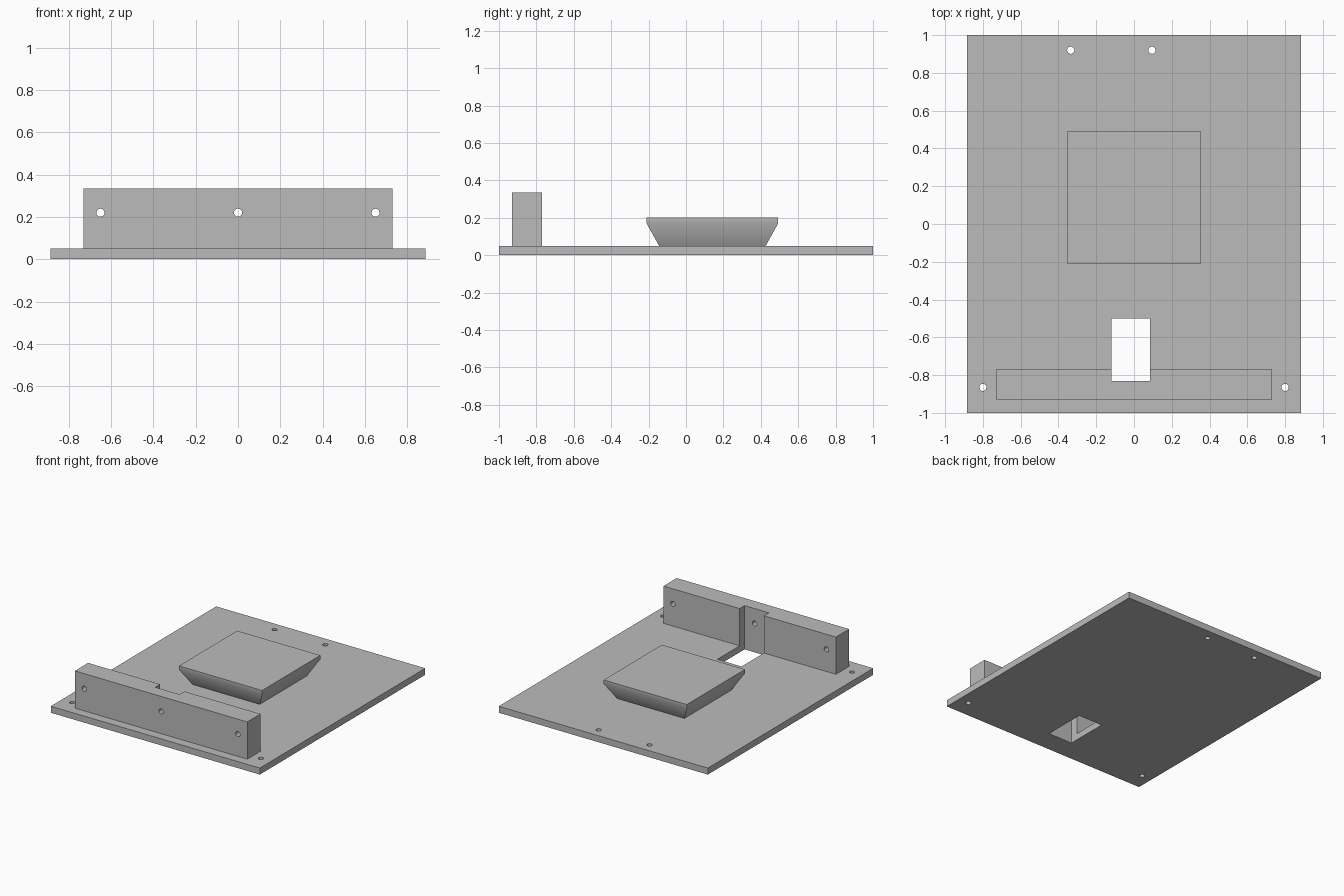
import bpy
import bmesh
import math
from mathutils import Matrix, Vector

default_cube = bpy.data.objects.get("Cube")
if default_cube:
    bpy.data.objects.remove(default_cube, do_unlink=True)

# Single grey material
GREY = (0.5, 0.5, 0.5, 1.0)
grey = bpy.data.materials.new("plain grey")
grey.use_nodes = True
grey.diffuse_color = GREY
grey.node_tree.nodes["Principled BSDF"].inputs["Base Color"].default_value = GREY


def make_object(name, bm):
    bmesh.ops.recalc_face_normals(bm, faces=bm.faces)
    mesh = bpy.data.meshes.new(name)
    bm.to_mesh(mesh)
    bm.free()
    mesh.materials.append(grey)
    obj = bpy.data.objects.new(name, mesh)
    bpy.context.collection.objects.link(obj)
    return obj


def box(name, low, high):
    low, high = Vector(low), Vector(high)
    bm = bmesh.new()
    place = Matrix.Translation((low + high) / 2) @ Matrix.Diagonal((*(high - low), 1))
    bmesh.ops.create_cube(bm, size=1, matrix=place)
    return make_object(name, bm)


def drill(name, centre, along_y=False):
    bm = bmesh.new()
    turn = Matrix.Rotation(math.pi / 2 if along_y else 0, 4, "X")
    bmesh.ops.create_cone(bm, cap_ends=True, segments=32, radius1=0.019,
                          radius2=0.019, depth=0.4,
                          matrix=Matrix.Translation(centre) @ turn)
    return make_object(name, bm)


def activate(obj):
    bpy.ops.object.select_all(action="DESELECT")
    obj.select_set(True)
    bpy.context.view_layer.objects.active = obj


def cut(obj, cutters):
    activate(obj)
    for cutter in cutters:
        mod = obj.modifiers.new("cut", "BOOLEAN")
        mod.operation = "DIFFERENCE"
        mod.solver = "EXACT"
        mod.object = cutter
        bpy.ops.object.modifier_apply(modifier=mod.name)


# Base plate and upright front wall
PLATE_TOP = 0.05
base_plate = box("base_plate", (-0.885, -1, 0), (0.885, 1, PLATE_TOP))
front_wall = box("front_wall", (-0.73, -0.93, PLATE_TOP), (0.73, -0.77, 0.335))

# Rectangular opening through the plate, also notching the back of the wall
opening = box("opening_cutter", (-0.12, -0.83, -0.1), (0.085, -0.5, 0.5))

# Screw holes
plate_drills = [drill("plate_drill", (x, y, 0)) for x, y in
                ((-0.8, -0.865), (0.8, -0.865), (-0.335, 0.92), (0.095, 0.92))]
wall_drills = [drill("wall_drill", (x, -0.85, 0.22), True) for x in (-0.65, 0, 0.65)]

cut(base_plate, [opening] + plate_drills)
cut(front_wall, [opening] + wall_drills)
for helper in [opening] + plate_drills + wall_drills:
    bpy.data.objects.remove(helper, do_unlink=True)

# Raised pad: square rings flaring outward to a short straight lip
bm = bmesh.new()
rings = []
for half, z in ((0.285, PLATE_TOP), (0.352, 0.17), (0.352, 0.2)):
    rings.append([bm.verts.new((sx * half, 0.141 + sy * half, z))
                  for sx, sy in ((-1, -1), (1, -1), (1, 1), (-1, 1))])
for lower, upper in zip(rings, rings[1:]):
    for i in range(4):
        j = (i + 1) % 4
        bm.faces.new((lower[i], lower[j], upper[j], upper[i]))
bm.faces.new(rings[0][::-1])
bm.faces.new(rings[-1])
raised_pad = make_object("raised_pad", bm)

for part in (base_plate, front_wall, raised_pad):
    activate(part)
    bpy.ops.object.shade_smooth_by_angle(angle=math.radians(35))
